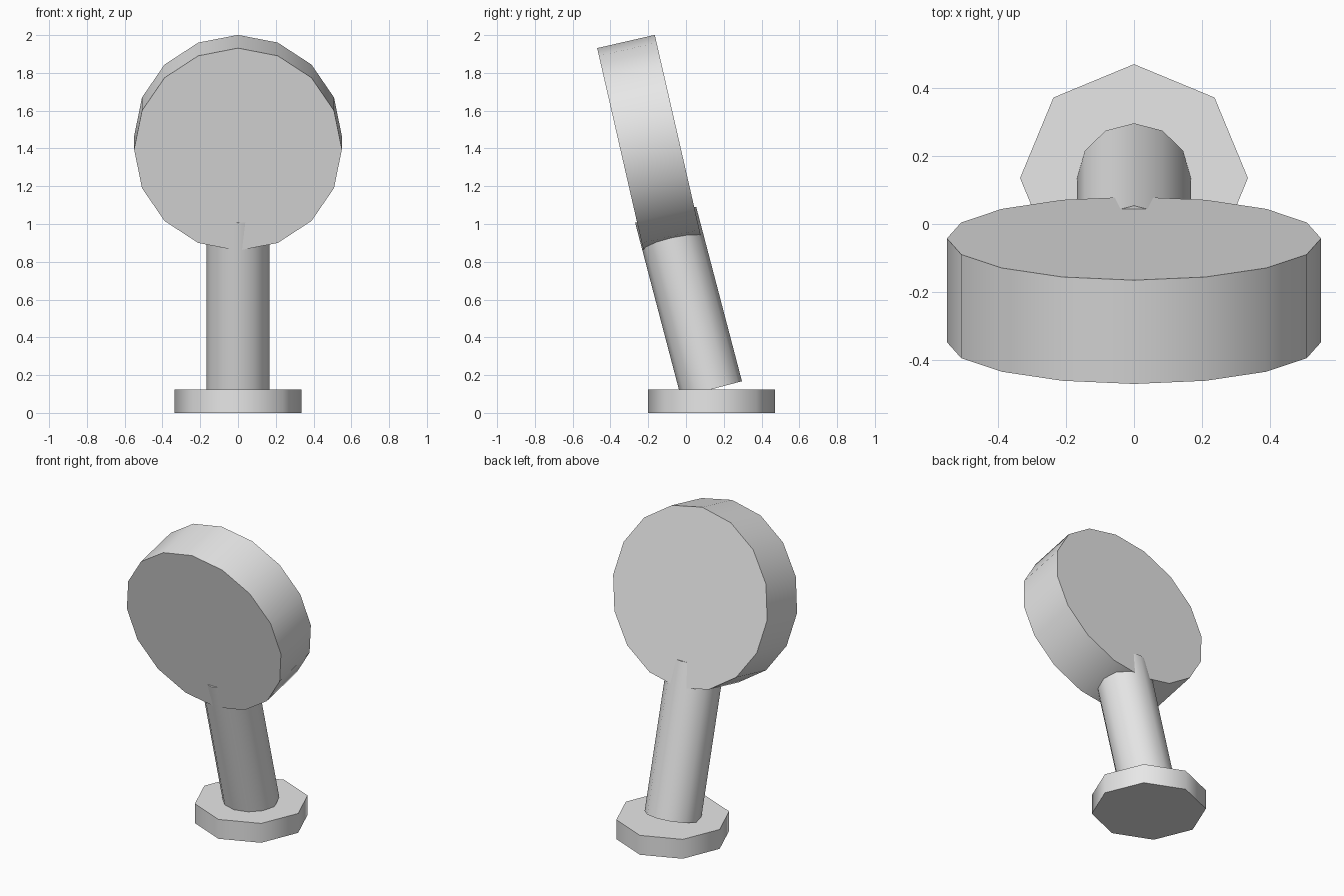
import bpy
from math import radians

cube = bpy.data.objects.get("Cube")
if cube:
    bpy.data.objects.remove(cube, do_unlink=True)

grey = bpy.data.materials.new("light grey")
grey.use_nodes = True
grey.diffuse_color = (0.8, 0.8, 0.8, 1)
grey.node_tree.nodes["Principled BSDF"].inputs["Base Color"].default_value = (0.8, 0.8, 0.8, 1)


def drum(name, sides, radius, depth, center, tilt=0):
    """Low-sided cylinder tilted about the x axis, smooth sides and sharp rims."""
    bpy.ops.mesh.primitive_cylinder_add(vertices=sides, radius=radius, depth=depth,
                                        location=center, rotation=(radians(tilt), 0, 0))
    obj = bpy.context.object
    obj.name = name
    obj.data.materials.append(grey)
    bpy.ops.object.shade_smooth_by_angle(angle=radians(60))
    return obj


# Octagonal foot
drum("base", 8, 0.335, 0.125, (0, 0.135, 0.0625))

# Leaning handle, set into the disc at its upper end
drum("handle", 12, 0.167, 0.955, (0, 0.0135, 0.587), 14.7)

# Thick round disc facing forward and slightly down
drum("disc_head", 16, 0.55, 0.313, (0, -0.195, 1.43), 102.9)
